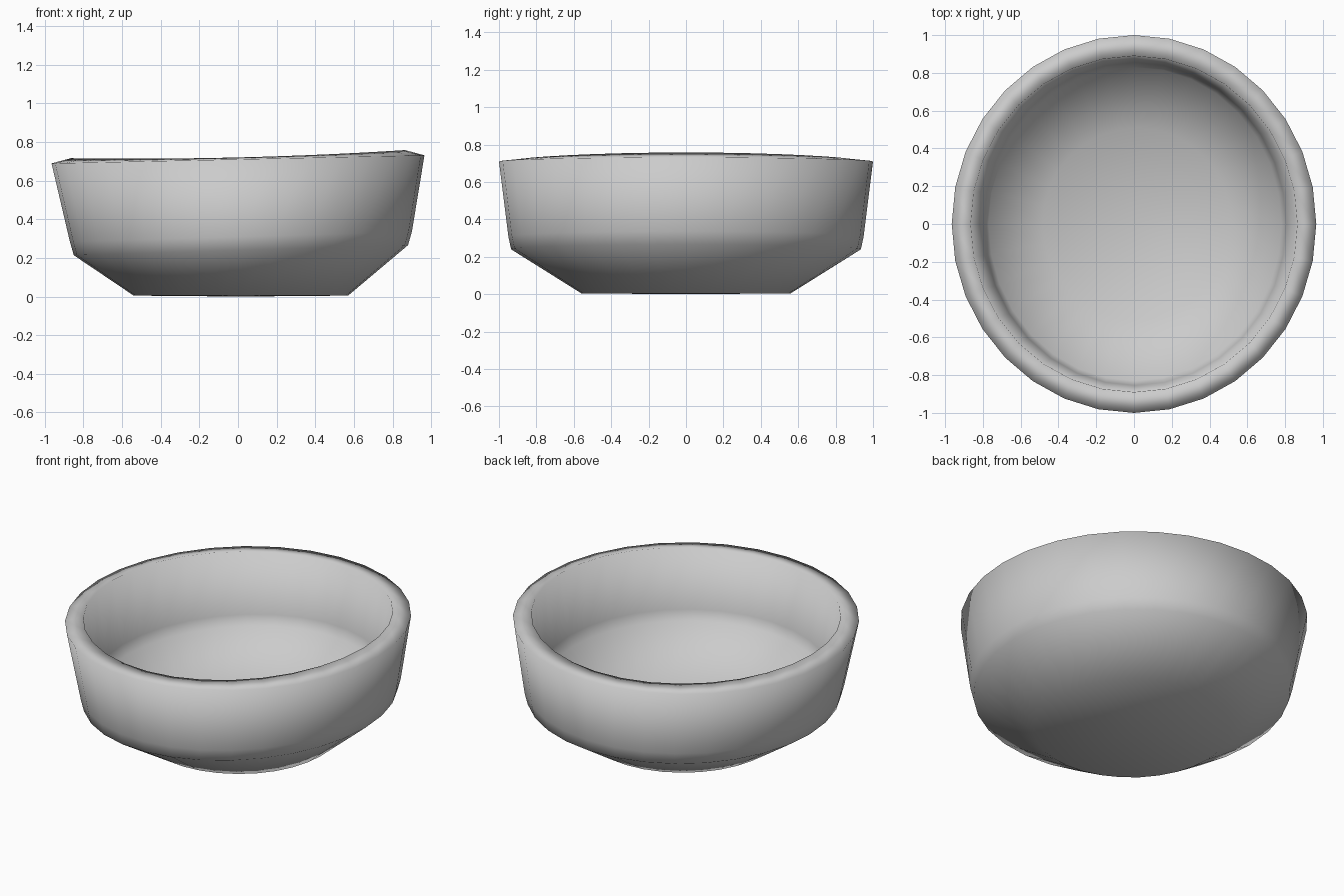
import bpy, bmesh, math

if "Cube" in bpy.data.objects:
    bpy.data.objects.remove(bpy.data.objects["Cube"])

SEGMENTS = 32

# Bowl profile from outer base to inner floor:
# (x radius, y radius, x centre, height, side-to-side tilt, edge lift)
RINGS = [
    (0.555, 0.56, 0.015, 0.005, 0.0, 0.0),      # base edge
    (0.865, 0.935, 0.015, 0.24, 0.026, 0.0),    # shoulder
    (0.885, 0.95, 0.015, 0.31, 0.026, 0.0),
    (0.965, 1.0, 0.0, 0.71, 0.021, 0.0),        # outer rim
    (0.865, 0.89, 0.0, 0.72, 0.021, 0.017),     # inner rim
    (0.80, 0.855, 0.005, 0.36, 0.026, 0.0),     # inner wall foot
    (0.775, 0.83, 0.005, 0.30, 0.026, 0.0),
    (0.50, 0.51, 0.015, 0.105, 0.0, 0.0),       # floor edge
]

bm = bmesh.new()


def make_ring(rx, ry, cx, z, tilt, lift):
    ring = []
    for i in range(SEGMENTS):
        a = 2 * math.pi * i / SEGMENTS
        c, s = math.cos(a), math.sin(a)
        ring.append(bm.verts.new((cx + rx * c, ry * s, z + tilt * c + lift * c * c)))
    return ring


def cap(ring, centre):
    tip = bm.verts.new(centre)
    for i in range(SEGMENTS):
        bm.faces.new((ring[i], ring[(i + 1) % SEGMENTS], tip))


# Walls
rings = [make_ring(*r) for r in RINGS]
for low, high in zip(rings, rings[1:]):
    for i in range(SEGMENTS):
        j = (i + 1) % SEGMENTS
        bm.faces.new((low[i], low[j], high[j], high[i]))

# Underside and inner floor
cap(rings[0], (0.015, 0, 0.0))
cap(rings[-1], (0.015, 0, 0.10))
bmesh.ops.recalc_face_normals(bm, faces=bm.faces[:])
for f in bm.faces:
    f.smooth = True

mesh = bpy.data.meshes.new("bowl")
bm.to_mesh(mesh)
bm.free()
bowl = bpy.data.objects.new("bowl", mesh)
bpy.context.collection.objects.link(bowl)
